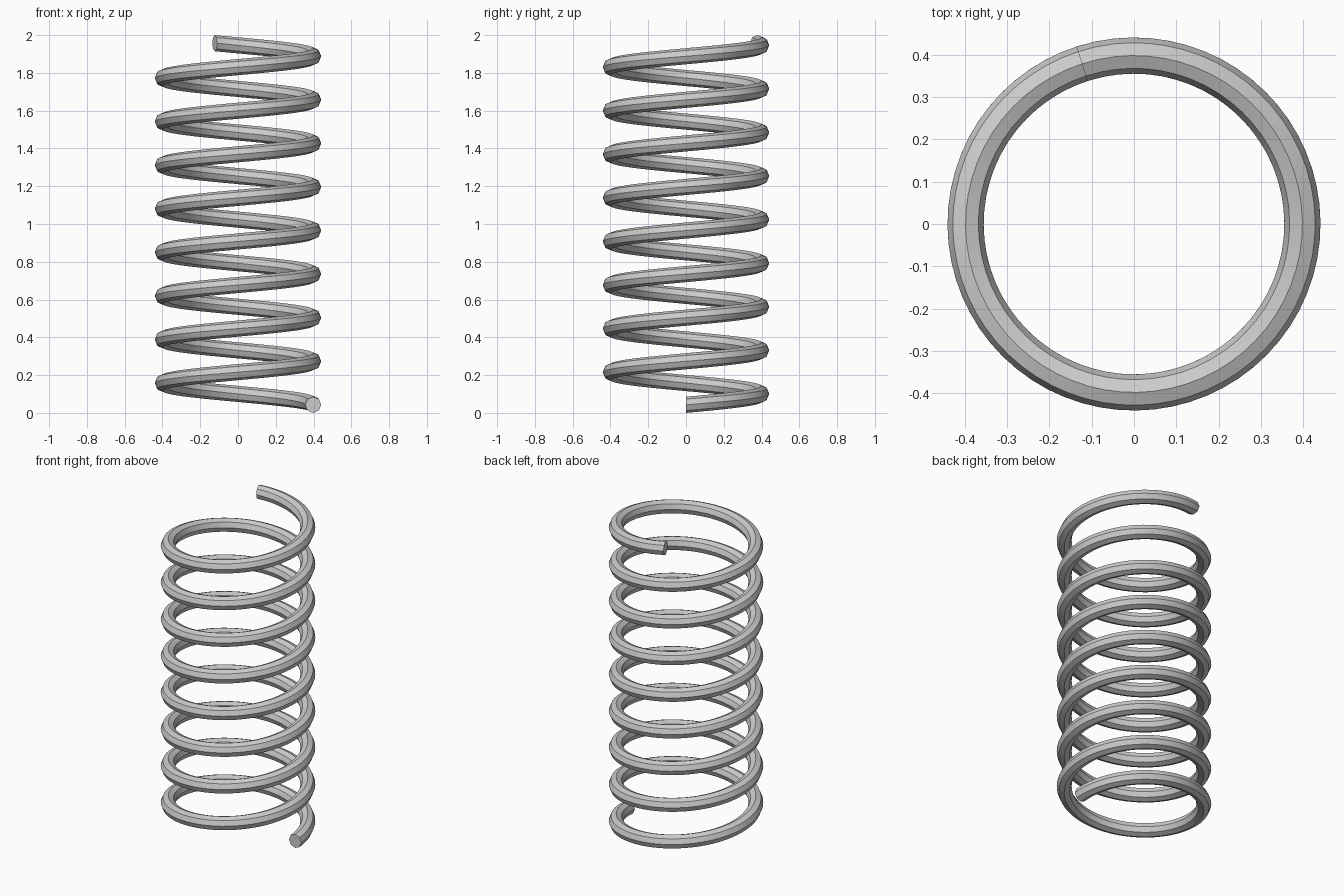
import bpy, bmesh
from math import pi, cos, sin

if "Cube" in bpy.data.objects:
    bpy.data.objects.remove(bpy.data.objects["Cube"])

R, r = 0.398, 0.0427          # coil radius, wire radius
TURNS, SIDES, STEPS = 8.3, 8, 64
n = round(TURNS * STEPS)

# Coil: octagonal wire section swept up a helix
bm = bmesh.new()
rings = []
for i in range(n + 1):
    t = i / n
    a = 2 * pi * TURNS * t
    zc = r + (2 - 2 * r) * t
    ring = []
    for k in range(SIDES):
        b = 2 * pi * k / SIDES
        rad = R + r * cos(b)
        ring.append(bm.verts.new((rad * cos(a), rad * sin(a), zc + r * sin(b))))
    rings.append(ring)

for lo, hi in zip(rings, rings[1:]):
    for k in range(SIDES):
        j = (k + 1) % SIDES
        bm.faces.new((lo[k], lo[j], hi[j], hi[k]))

# Flat wire ends
bm.faces.new(rings[0])
bm.faces.new(rings[-1])
bmesh.ops.recalc_face_normals(bm, faces=bm.faces[:])

me = bpy.data.meshes.new("coil_spring")
bm.to_mesh(me)
bm.free()
ob = bpy.data.objects.new("coil_spring", me)
bpy.context.collection.objects.link(ob)

# Smooth along the wire, keep its eight edges crisp
bpy.context.view_layer.objects.active = ob
ob.select_set(True)
bpy.ops.object.shade_smooth_by_angle(angle=pi / 6)
